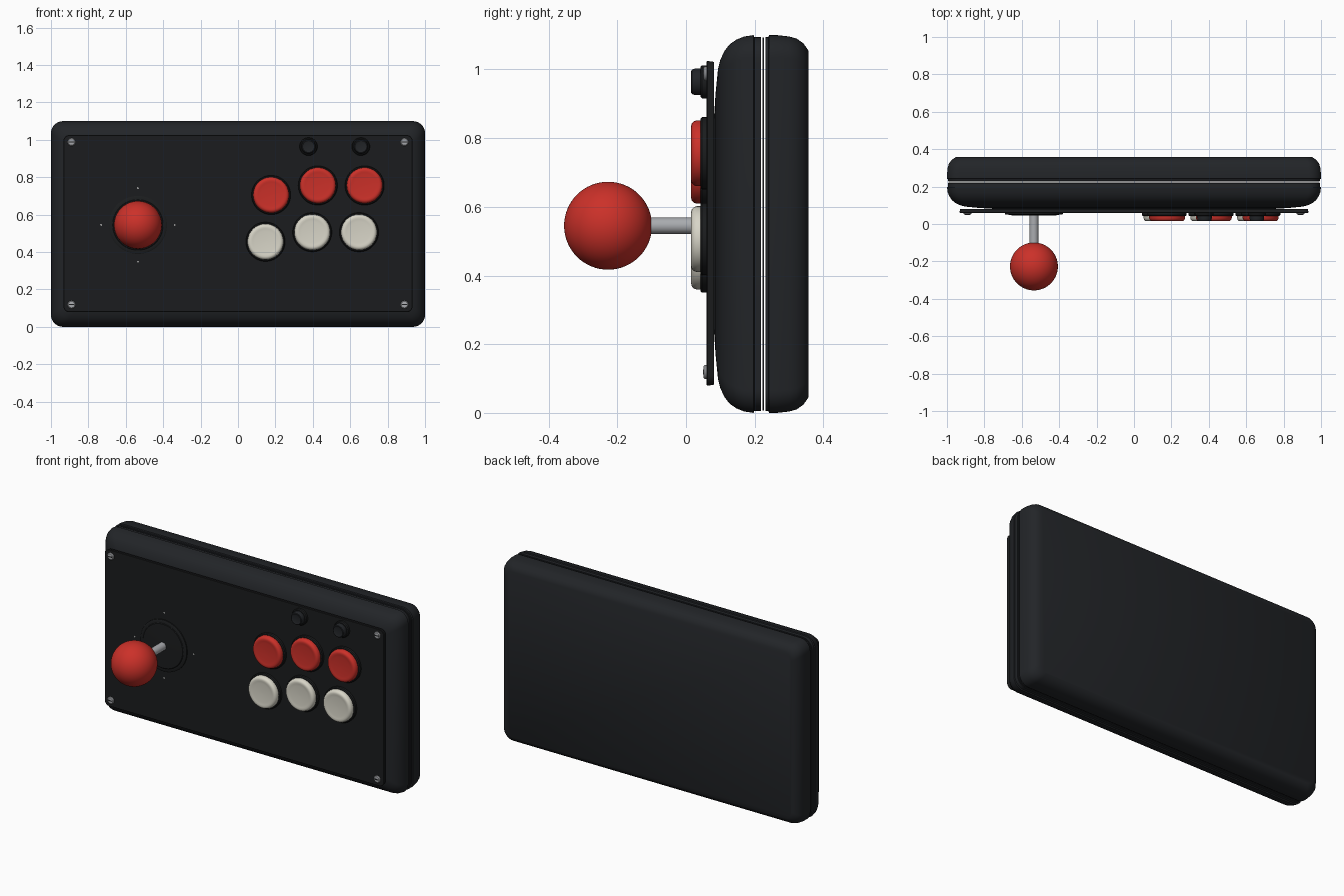
import bpy, bmesh, math
from mathutils import Vector

if "Cube" in bpy.data.objects:
    bpy.data.objects.remove(bpy.data.objects["Cube"])

CZ = 0.55  # height of the case centre


def material(name, rgb):
    m = bpy.data.materials.new(name)
    m.diffuse_color = (*rgb, 1)
    m.use_nodes = True
    m.node_tree.nodes["Principled BSDF"].inputs["Base Color"].default_value = m.diffuse_color
    return m


CASE = material("case_black", (0.016, 0.018, 0.021))
PANEL = material("panel_black", (0.011, 0.012, 0.013))
RED = material("red", (0.6, 0.03, 0.022))
CREAM = material("cream", (0.68, 0.66, 0.57))
STEEL = material("steel", (0.4, 0.41, 0.43))
PALE = material("pale_grey", (0.5, 0.5, 0.5))


def loft(name, loops, mat, angle=35):
    """Skin a list of closed point loops and cap both ends."""
    bm = bmesh.new()
    rings = [[bm.verts.new(p) for p in loop] for loop in loops]
    for a, b in zip(rings, rings[1:]):
        n = len(a)
        for i in range(n):
            j = (i + 1) % n
            bm.faces.new((a[i], a[j], b[j], b[i]))
    bm.faces.new(rings[0])
    bm.faces.new(rings[-1])
    bmesh.ops.recalc_face_normals(bm, faces=bm.faces)
    me = bpy.data.meshes.new(name)
    bm.to_mesh(me)
    bm.free()
    me.materials.append(mat)
    ob = bpy.data.objects.new(name, me)
    bpy.context.collection.objects.link(ob)
    bpy.ops.object.select_all(action='DESELECT')
    ob.select_set(True)
    bpy.context.view_layer.objects.active = ob
    bpy.ops.object.shade_smooth_by_angle(angle=math.radians(angle))
    return ob


def rounded_rect(y, hx, hz, r, cz=CZ, seg=8, cx=0):
    pts = []
    for k, (sx, sz) in enumerate([(1, 1), (-1, 1), (-1, -1), (1, -1)]):
        for i in range(seg + 1):
            a = math.pi / 2 * (k + i / seg)
            pts.append(Vector((cx + sx * (hx - r) + r * math.cos(a), y,
                               cz + sz * (hz - r) + r * math.sin(a))))
    return pts


def shell(name, profile, mat):
    """Case half from (y, inset) steps."""
    loft(name, [rounded_rect(y, 1 - d, CZ - d, max(0.065 - d * 0.3, 0.03))
                for y, d in profile], mat)


def turned(name, x, z, profile, mat, n=48):
    """Turned part around a front-to-back axis from (radius, y) steps."""
    return loft(name, [[(x + r * math.cos(2 * math.pi * i / n), y,
                         z + r * math.sin(2 * math.pi * i / n)) for i in range(n)]
                       for r, y in profile], mat)


# Case: two shells with a thin gasket between them
shell("front_shell", [(0.079, 0.28), (0.086, 0.17), (0.093, 0.1), (0.1, 0.072),
                      (0.112, 0.046), (0.127, 0.027), (0.147, 0.013), (0.17, 0.004),
                      (0.197, 0), (0.199, 0.006), (0.219, 0.006)], CASE)
shell("gasket", [(0.223, 0.007), (0.227, 0.007)], CASE)
shell("back_shell", [(0.231, 0.006), (0.24, 0.006), (0.242, 0), (0.265, 0),
                     (0.3, 0.004), (0.322, 0.01), (0.342, 0.024), (0.357, 0.046)], CASE)

# Control panel plate
loft("control_panel", [rounded_rect(y, 0.933 - d, 0.473 - d, 0.03, 0.552)
                       for y, d in [(0.081, 0.003), (0.062, 0), (0.06, 0.002)]], PANEL)

# Panel screws with slots
for x in (-0.89, 0.89):
    for z in (0.119, 0.988):
        turned("panel_screw", x, z, [(0.021, 0.061), (0.021, 0.055), (0.017, 0.051),
                                     (0.005, 0.05)], STEEL, 24)
        loft("screw_slot", [rounded_rect(y, 0.014, 0.003, 0.001, z, 2, x)
                            for y in (0.052, 0.0492)], PANEL)

# Joystick: dust washer, shaft, ball top
SX, SZ = -0.535, 0.545
turned("dust_washer", SX, SZ, [(0.155, 0.062), (0.155, 0.053), (0.15, 0.05), (0.136, 0.05),
                               (0.132, 0.047), (0.03, 0.045)], PANEL, 64)
turned("stick_shaft", SX, SZ, [(0.024, 0.06), (0.024, -0.13)], STEEL, 32)
R = 0.128
turned("ball_top", SX, SZ, [(max(R * math.sin(math.pi * i / 32), 0.0005),
                             -0.227 + R * math.cos(math.pi * i / 32))
                            for i in range(33)], RED, 64)

# Direction marks around the stick
for k in range(4):
    a = k * math.pi / 2
    turned("direction_mark", SX + 0.197 * math.cos(a), SZ + 0.197 * math.sin(a),
           [(0.006, 0.061), (0.006, 0.0592)], PALE, 4)


def button(name, x, z, r, mat, base):
    turned(name + "_rim", x, z, [(r + 0.005, 0.062), (r + 0.005, 0.047), (r, 0.042),
                                 (r - 0.01, 0.042)], PANEL)
    k = r / 0.1
    turned(name, x, z, [(base, 0.05), (base, 0.032), (base - 0.003 * k, 0.023),
                        (base - 0.009 * k, 0.017), (base - 0.017 * k, 0.015),
                        (base - 0.026 * k, 0.0165), (base - 0.04 * k, 0.018),
                        (0.004, 0.019)], mat)


# Action buttons in two arcs
for x, z in [(0.177, 0.705), (0.427, 0.756), (0.677, 0.756)]:
    button("red_button", x, z, 0.1, RED, 0.096)
    button("cream_button", x - 0.03, z - 0.25, 0.1, CREAM, 0.096)

# Small black buttons at the top
for x in (0.377, 0.657):
    button("small_button", x, 0.964, 0.043, CASE, 0.039)
